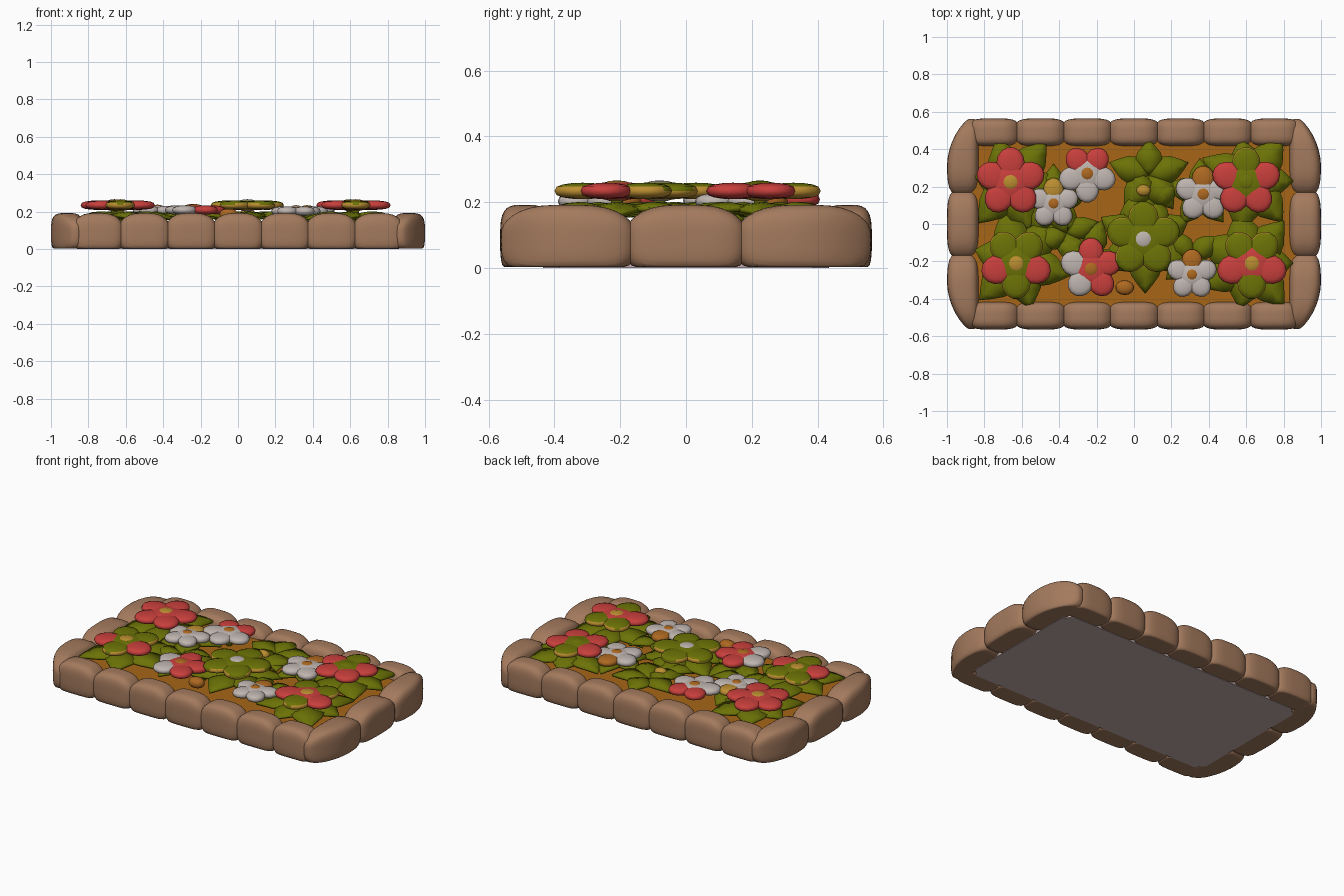
import bpy, bmesh, math
from mathutils import Matrix, Vector

cube = bpy.data.objects.get("Cube")
if cube:
    bpy.data.objects.remove(cube, do_unlink=True)


def material(name, r, g, b):
    m = bpy.data.materials.new(name)
    m.use_nodes = True
    m.diffuse_color = (r, g, b, 1)
    for node in m.node_tree.nodes:
        if node.type == 'BSDF_PRINCIPLED':
            node.inputs["Base Color"].default_value = (r, g, b, 1)
            node.inputs["Roughness"].default_value = 0.8
    return m


stone_mat = material("warm stone", 0.37, 0.195, 0.11)
soil_mat = material("orange soil", 0.38, 0.13, 0.008)
base_mat = material("grey base", 0.54, 0.41, 0.41)
green = material("leaf green", 0.15, 0.17, 0.002)
red = material("petal red", 0.58, 0.05, 0.045)
white = material("petal white", 0.52, 0.46, 0.43)
yellow = material("pollen yellow", 0.5, 0.27, 0.03)
orange = material("petal orange", 0.42, 0.14, 0.015)
PALETTE = [green, red, white, yellow, orange]
CODE = "GRWYO"


def finish(bm, name, mats, smooth=True):
    for f in bm.faces:
        f.smooth = smooth
    mesh = bpy.data.meshes.new(name)
    bm.to_mesh(mesh)
    bm.free()
    for m in mats:
        mesh.materials.append(m)
    obj = bpy.data.objects.new(name, mesh)
    bpy.context.collection.objects.link(obj)
    return obj


# Flat slab with clipped corners
def slab(name, half_x, half_y, bottom, top, mat):
    bm = bmesh.new()
    shape = Matrix.Diagonal((half_x * 2, half_y * 2, top - bottom, 1))
    bmesh.ops.create_cube(bm, size=1, matrix=Matrix.Translation((0, 0, (top + bottom) / 2)) @ shape)
    upright = [e for e in bm.edges if abs(e.verts[0].co.z - e.verts[1].co.z) > 0.001]
    bmesh.ops.bevel(bm, geom=upright, offset=0.05, segments=1, affect='EDGES')
    finish(bm, name, [mat], False)


# Rounded border stone: a swollen cube with a domed top and a flat underside
def stone(name, x, y, half_x, half_y, corner=False):
    bm = bmesh.new()
    bmesh.ops.create_cube(bm, size=2)
    bmesh.ops.subdivide_edges(bm, edges=bm.edges[:], cuts=9, use_grid_fill=True)
    for v in bm.verts:
        n = sum(abs(c) ** 3.7 for c in v.co) ** (1 / 3.7)
        p = v.co / n
        px, py = x + p.x * half_x, y + p.y * half_y
        along = p.x if half_x > half_y else p.y
        pz = 0.085 + p.z * 0.107
        if p.z > 0:
            pz -= 0.03 * p.z * abs(along) ** 3
        if corner:
            # Curve the outer face around the corner of the bed
            t = max(0, (abs(py) - 0.3) / 0.25)
            inner = math.copysign(0.83, x)
            px = inner + (px - inner) * (1 - 0.5 * t * t)
        v.co = (px, py, max(0.003, pz))
    bmesh.ops.recalc_face_normals(bm, faces=bm.faces[:])
    finish(bm, name, [stone_mat])


for side, sy in (("front", -1), ("back", 1)):
    for i in range(7):
        stone(f"{side}_stone_{i + 1}", (i - 3) * 0.25, sy * 0.49, 0.139, 0.075)
for side, sx in (("right", -1), ("left", 1)):
    stone(f"{side}_middle_stone", sx * 0.915, 0, 0.085, 0.183)
    for end, sy in (("front", -1), ("back", 1)):
        stone(f"{side}_{end}_corner_stone", sx * 0.915, sy * 0.358, 0.085, 0.204, True)

# Bed filling
slab("base_plate", 0.86, 0.435, 0.0, 0.02, base_mat)
slab("soil", 0.87, 0.47, 0.02, 0.135, soil_mat)

# Leaf outline: distance along the leaf, relative half width
LEAF = [(0, 0.4), (0.2, 0.8), (0.45, 1), (0.65, 0.82), (0.85, 0.4), (1, 0.03)]


def leaf_clump(name, x, y, length, count, start):
    bm = bmesh.new()
    for i in range(count):
        a = math.radians(start + i * 360 / count)
        d = Vector((math.cos(a), math.sin(a), 0))
        side = Vector((-d.y, d.x, 0))
        # Keep the tip inside the stones
        reach = min(length, (0.85 - x * math.copysign(1, d.x)) / max(abs(d.x), 0.01),
                    (0.45 - y * math.copysign(1, d.y)) / max(abs(d.y), 0.01))
        rows = []
        for t, w in LEAF:
            mid = Vector((x, y, 0.172 + 0.032 * math.sin(math.pi * t) - 0.006 * t)) + d * reach * t
            half = side * w * length * 0.34
            drop = Vector((0, 0, 0.014 * w))
            rows.append([bm.verts.new(p) for p in (mid + half - drop, mid, mid - half - drop)])
        for r, s in zip(rows, rows[1:]):
            for k in range(2):
                bm.faces.new((r[k], r[k + 1], s[k + 1], s[k]))
    bm.normal_update()
    for f in bm.faces:
        if f.normal.z < 0:
            f.normal_flip()
    obj = finish(bm, name, [green])
    solid = obj.modifiers.new("thickness", 'SOLIDIFY')
    solid.thickness = 0.014
    solid.offset = -1


CLUMPS = [
    (-0.65, 0.22, 0.28, 6, 50), (-0.62, -0.2, 0.29, 6, 45),
    (0.62, 0.23, 0.28, 7, 0), (0.62, -0.21, 0.29, 7, 0),
    (0.08, 0.26, 0.22, 5, 90), (0.06, -0.1, 0.27, 6, 30),
    (-0.43, 0.12, 0.2, 5, 90), (-0.24, -0.17, 0.2, 4, 70),
    (-0.36, -0.05, 0.18, 4, 20), (0.08, 0.12, 0.19, 4, 30),
    (0.36, 0.16, 0.19, 5, 20), (0.31, -0.18, 0.18, 4, 40),
]
for i, c in enumerate(CLUMPS):
    leaf_clump(f"leaf_clump_{i + 1}", *c)


# Plump disc with steep sides
def blob(bm, matrix, code):
    made = bmesh.ops.create_uvsphere(bm, u_segments=14, v_segments=8, radius=1)
    for v in made["verts"]:
        v.co.z = math.copysign(abs(v.co.z) ** 0.7, v.co.z)
        v.co = matrix @ v.co
    faces = {f for v in made["verts"] for f in v.link_faces}
    for f in faces:
        f.normal_update()
        # Green petals have a yellow rim and underside
        rim = code == "G" and f.normal.z < 0.45
        f.material_index = CODE.index("Y" if rim else code)


# Five petals counted counter-clockwise, a tinted heart, a domed centre and a short stem
def flower(name, x, y, z, r, turn, petals, heart, centre):
    bm = bmesh.new()
    at = Matrix.Translation((x, y, z))
    for i, code in enumerate(petals):
        spin = Matrix.Rotation(math.radians(90 + turn + 72 * i), 4, 'Z')
        shape = Matrix.Translation((r * 0.55, 0, 0)) @ Matrix.Diagonal((r * 0.46, r * 0.41, 0.025, 1))
        blob(bm, at @ spin @ shape, code)
    blob(bm, at @ Matrix.Diagonal((r * 0.55, r * 0.55, 0.027, 1)), heart)
    blob(bm, at @ Matrix.Diagonal((r * 0.3, r * 0.3, 0.032, 1)), centre)
    stem = z - 0.12
    bmesh.ops.create_cone(bm, cap_ends=True, segments=8, radius1=0.018, radius2=0.018, depth=stem,
                          matrix=Matrix.Translation((x, y, 0.12 + stem / 2)))
    finish(bm, name, PALETTE)


FLOWERS = [
    ("right_back_flower", -0.66, 0.225, 0.234, 0.185, 0, "RRRRR", "R", "Y"),
    ("right_front_flower", -0.63, -0.21, 0.234, 0.19, 180, "GRGGR", "G", "Y"),
    ("left_back_flower", 0.6, 0.225, 0.234, 0.185, 0, "GRRRR", "G", "G"),
    ("left_front_flower", 0.63, -0.21, 0.234, 0.19, 180, "GRGGR", "R", "Y"),
    ("centre_flower", 0.05, -0.08, 0.234, 0.2, 0, "GGGGG", "G", "W"),
    ("small_back_flower", -0.25, 0.27, 0.208, 0.155, 36, "RWWWR", "W", "O"),
    ("small_right_flower", -0.43, 0.11, 0.205, 0.135, 0, "YWWWW", "W", "O"),
    ("small_front_flower", -0.23, -0.24, 0.208, 0.165, 0, "RWWRR", "R", "O"),
    ("small_left_flower", 0.37, 0.16, 0.202, 0.15, 0, "OWWWW", "W", "O"),
    ("small_left_front_flower", 0.31, -0.27, 0.202, 0.135, 0, "OWWWW", "W", "O"),
]
for spec in FLOWERS:
    flower(*spec)

# Loose buds between the clumps
for name, x, y, size, code in (("orange_bud", -0.05, -0.34, 0.05, "O"), ("yellow_bud", 0.05, 0.18, 0.04, "Y")):
    bm = bmesh.new()
    blob(bm, Matrix.Translation((x, y, 0.185)) @ Matrix.Diagonal((size, size * 0.8, 0.03, 1)), code)
    finish(bm, name, PALETTE)
